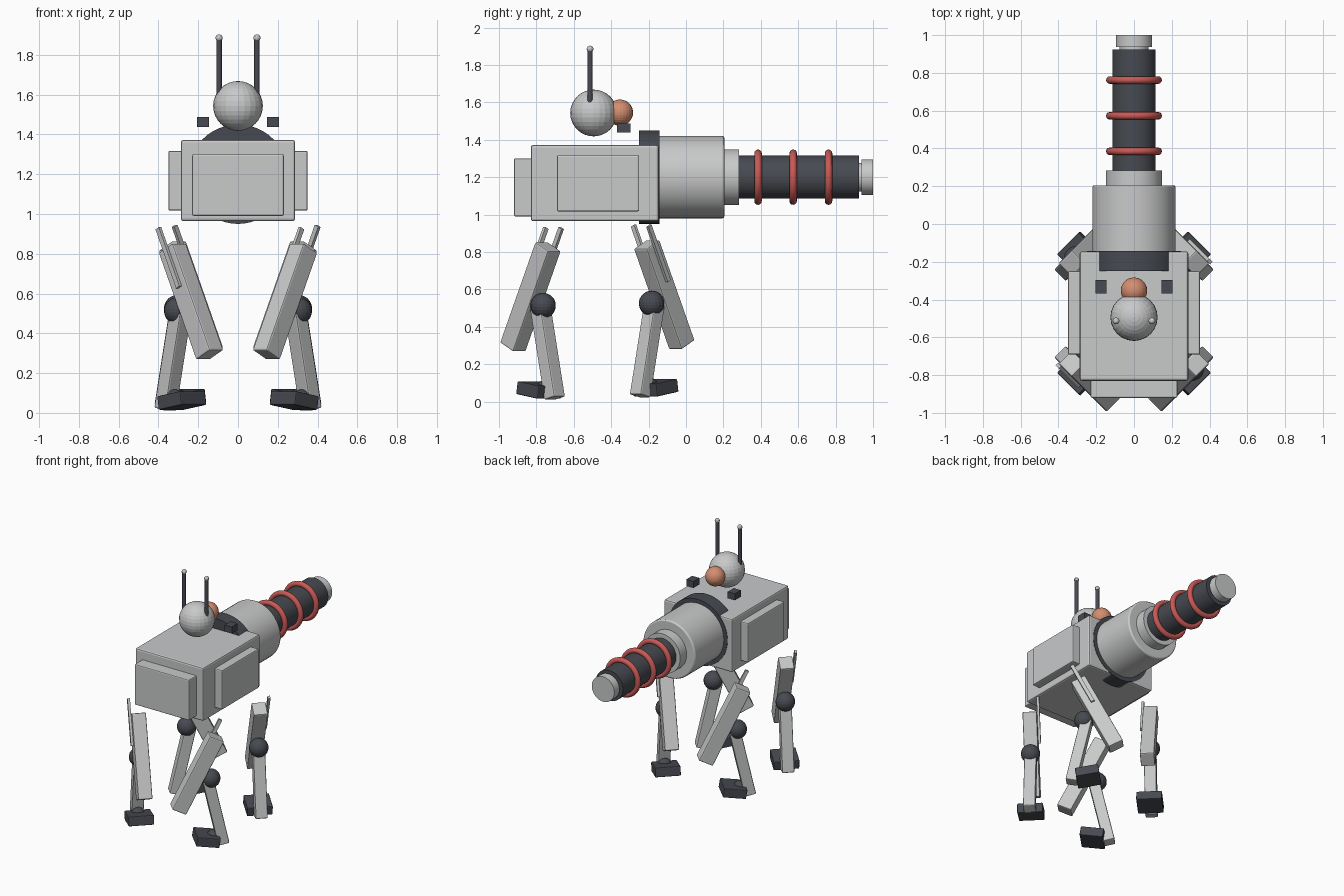
import bpy, bmesh, math
from mathutils import Matrix, Vector

if "Cube" in bpy.data.objects:
    bpy.data.objects.remove(bpy.data.objects["Cube"])


def material(name, rgb):
    m = bpy.data.materials.new(name)
    m.diffuse_color = (*rgb, 1)
    m.use_nodes = True
    m.node_tree.nodes["Principled BSDF"].inputs["Base Color"].default_value = m.diffuse_color
    return m


GREY = material("light grey", (0.58, 0.585, 0.59))
DARK = material("dark grey", (0.062, 0.068, 0.082))
RED = material("coil red", (0.58, 0.10, 0.09))
ORANGE = material("copper orange", (0.66, 0.27, 0.16))


def finish(name, bm, mat, bevel=0.0, smooth=False):
    bmesh.ops.recalc_face_normals(bm, faces=bm.faces[:])
    me = bpy.data.meshes.new(name)
    bm.to_mesh(me)
    bm.free()
    me.materials.append(mat)
    ob = bpy.data.objects.new(name, me)
    bpy.context.collection.objects.link(ob)
    if bevel:
        mod = ob.modifiers.new("bevel", "BEVEL")
        mod.width, mod.segments = bevel, 2
        mod.limit_method = 'ANGLE'
        mod.angle_limit = math.radians(40)
    if smooth:
        bpy.ops.object.select_all(action='DESELECT')
        ob.select_set(True)
        bpy.context.view_layer.objects.active = ob
        bpy.ops.object.shade_smooth_by_angle(angle=math.radians(35))
    return ob


def box(name, center, size, mat, frame=Matrix.Identity(4), tilt=0, bevel=0.008):
    # tilt turns the box in its local y-z plane
    bm = bmesh.new()
    bmesh.ops.create_cube(bm, size=1)
    bm.transform(frame @ Matrix.Translation(center) @ Matrix.Rotation(tilt, 4, 'X')
                 @ Matrix.Diagonal((*size, 1)))
    return finish(name, bm, mat, bevel)


def ball(name, center, radius, mat, segs=24):
    bm = bmesh.new()
    bmesh.ops.create_uvsphere(bm, u_segments=segs, v_segments=segs * 2 // 3, radius=radius)
    bm.transform(Matrix.Translation(center))
    return finish(name, bm, mat)


def rod(name, a, b, radius, mat, segs=48, bevel=0.0):
    a, b = Vector(a), Vector(b)
    bm = bmesh.new()
    bmesh.ops.create_cone(bm, cap_ends=True, segments=segs, radius1=radius,
                          radius2=radius, depth=(b - a).length)
    turn = (b - a).to_track_quat('Z', 'Y').to_matrix().to_4x4()
    bm.transform(Matrix.Translation((a + b) / 2) @ turn)
    return finish(name, bm, mat, bevel, smooth=True)


def ring(name, y, z, major, minor, mat, n=48, m=12):
    bm = bmesh.new()
    loops = []
    for i in range(n):
        t = 2 * math.pi * i / n
        loop = []
        for j in range(m):
            p = 2 * math.pi * j / m
            r = major + minor * math.cos(p)
            loop.append(bm.verts.new((r * math.cos(t), y + minor * math.sin(p),
                                      z + r * math.sin(t))))
        loops.append(loop)
    for i in range(n):
        for j in range(m):
            c, d = loops[i], loops[(i + 1) % n]
            bm.faces.new((c[j], c[(j + 1) % m], d[(j + 1) % m], d[j]))
    return finish(name, bm, mat, smooth=True)


# Body with its armour panels
box("body", (0, -0.4875, 1.168), (0.575, 0.685, 0.407), GREY, bevel=0.012)
box("front_panel", (0, -0.865, 1.145), (0.46, 0.11, 0.31), GREY)
for sx, side in ((1, "right"), (-1, "left")):
    box(f"side_panel_{side}", (sx * 0.31, -0.47, 1.167), (0.08, 0.44, 0.30), GREY)

# Cannon: collar, stepped housing, barrel, coils and muzzle
AZ = 1.2
for name, y0, y1, r, mat, bev in (
        ("cannon_collar", -0.25, -0.142, 0.25, DARK, 0),
        ("cannon_housing", -0.16, 0.205, 0.22, GREY, 0.01),
        ("cannon_step", 0.19, 0.283, 0.149, GREY, 0),
        ("cannon_barrel", 0.27, 0.925, 0.115, DARK, 0),
        ("muzzle_neck", 0.90, 0.95, 0.076, GREY, 0),
        ("muzzle", 0.937, 1.0, 0.095, GREY, 0)):
    rod(name, (0, y0, AZ), (0, y1, AZ), r, mat, bevel=bev)
for i, y in enumerate((0.385, 0.573, 0.762)):
    ring(f"coil_{i + 1}", y, AZ, 0.128, 0.02, RED)

# Head, eye, antennae and small sensor blocks
ball("head", (0, -0.494, 1.543), 0.125, GREY)
ball("eye", (0, -0.353, 1.545), 0.07, ORANGE)
for sx, side in ((1, "right"), (-1, "left")):
    x = sx * 0.095
    rod(f"antenna_{side}", (x, -0.513, 1.56), (x, -0.513, 1.88), 0.014, DARK, 16)
    ball(f"antenna_tip_{side}", (x, -0.513, 1.885), 0.018, GREY, 12)
    box(f"sensor_{side}", (sx * 0.175, -0.332, 1.463), (0.06, 0.072, 0.05), DARK, bevel=0)

# Four legs: local x points outward on the diagonal, local y runs along the tilt
K = math.sqrt(0.5)
R = 0.42
for sx, side in ((1, "right"), (-1, "left")):
    for sy, end in ((-1, "front"), (1, "back")):
        tag = f"{end}_{side}"
        lift = 0.012 if sy > 0 else 0.0
        frame = Matrix(((sx * K, -sx * K, 0, 0),
                        (sy * K, sy * K, 0, -0.474),
                        (0, 0, 1, lift),
                        (0, 0, 0, 1)))
        up = math.radians(26.4)
        box(f"upper_leg_{tag}", (R, 0.086, 0.56), (0.10, 0.11, 0.60), GREY, frame, up)
        box(f"lower_leg_{tag}", (R, -0.043, 0.262), (0.085, 0.08, 0.50), GREY, frame,
            math.radians(-12.5))
        box(f"foot_{tag}", (R, 0.02, 0.062), (0.18, 0.165, 0.07), DARK, frame,
            math.radians(9), bevel=0.006)
        ball(f"knee_{tag}", frame @ Vector((R, -0.01, 0.513)), 0.068, DARK, 20)
        ball(f"ankle_{tag}", frame @ Vector((R, -0.03, 0.068)), 0.05, DARK, 16)
        # piston strip lies outside on one diagonal, inside on the other
        out = 0.058 if sx * sy > 0 else -0.058
        box(f"piston_{tag}", (R + out, -0.015, 0.78), (0.018, 0.026, 0.33), GREY, frame,
            up, bevel=0)
